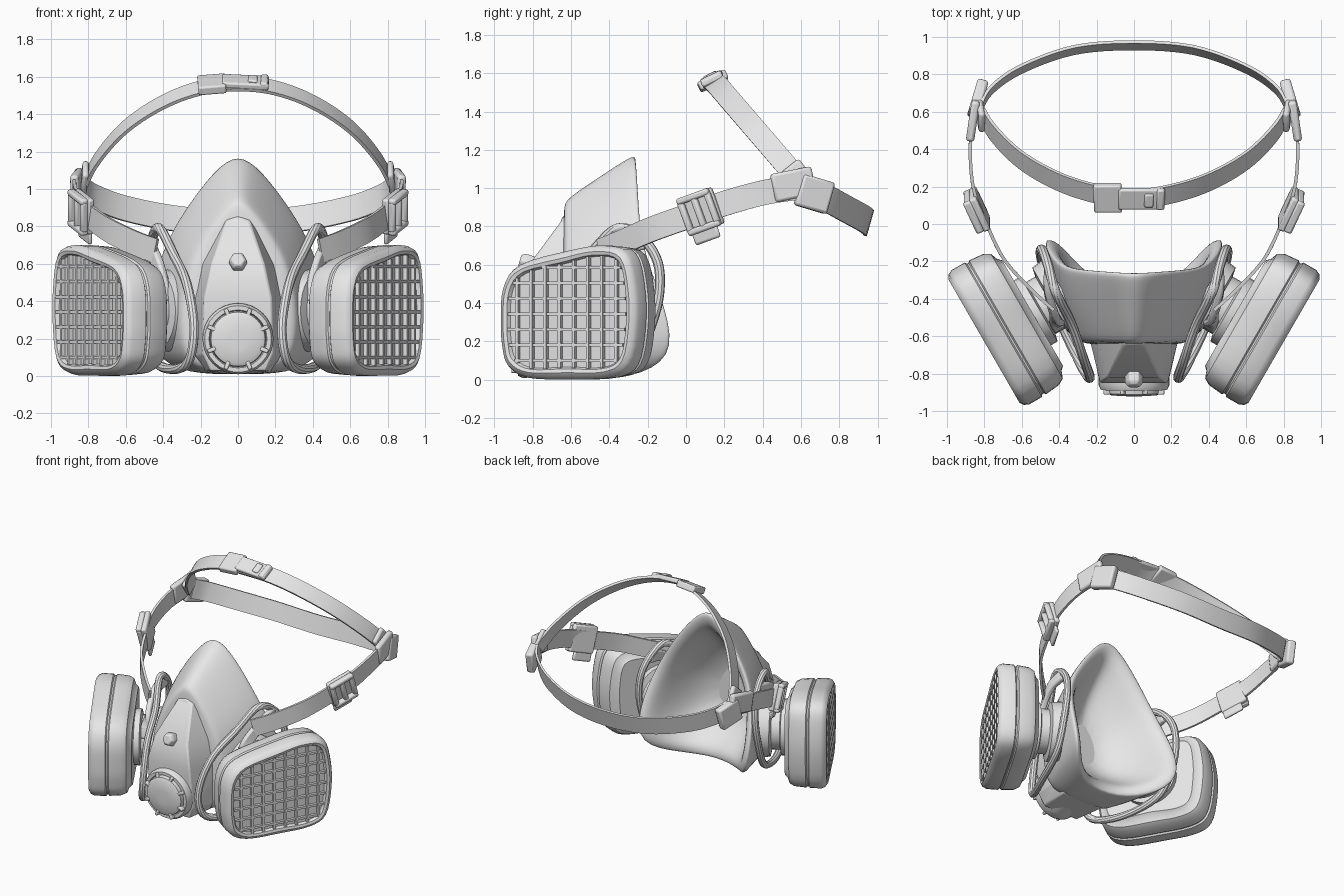
import bpy, bmesh, math
from mathutils import Vector, Matrix

cube = bpy.data.objects.get("Cube")
if cube:
    bpy.data.objects.remove(cube)

grey = bpy.data.materials.new("grey")
grey.use_nodes = True
grey.diffuse_color = (0.8, 0.8, 0.8, 1)
grey.node_tree.nodes["Principled BSDF"].inputs["Base Color"].default_value = grey.diffuse_color
UP = Vector((0, 0, 1))


def finish(name, bm, mirror=False, bevel=0, subsurf=0, angle=35):
    """Turn a bmesh into a shaded object with optional modifiers."""
    bmesh.ops.recalc_face_normals(bm, faces=bm.faces)
    mesh = bpy.data.meshes.new(name)
    bm.to_mesh(mesh)
    bm.free()
    obj = bpy.data.objects.new(name, mesh)
    bpy.context.collection.objects.link(obj)
    mesh.materials.append(grey)
    bpy.ops.object.select_all(action='DESELECT')
    obj.select_set(True)
    bpy.context.view_layer.objects.active = obj
    bpy.ops.object.shade_smooth_by_angle(angle=math.radians(angle))
    if bevel:
        mod = obj.modifiers.new("Bevel", 'BEVEL')
        mod.width, mod.segments = bevel, 2
    if subsurf:
        mod = obj.modifiers.new("Subdivision", 'SUBSURF')
        mod.levels = mod.render_levels = subsurf
    if mirror:
        obj.modifiers.new("Mirror", 'MIRROR')


def smooth(points, steps=6, closed=False):
    """Catmull-Rom curve through the points."""
    pts, n, out = [Vector(p) for p in points], len(points), []
    pick = (lambda i: pts[i % n]) if closed else (lambda i: pts[max(0, min(n - 1, i))])
    for i in range(n if closed else n - 1):
        a, b, c, d = (pick(i + k) for k in (-1, 0, 1, 2))
        for s in range(steps):
            t = s / steps
            out.append((b * 2 + (c - a) * t + (a * 2 - b * 5 + c * 4 - d) * t * t
                        + (b * 3 - a - c * 3 + d) * t ** 3) / 2)
    return out if closed else out + [pts[-1]]


def loft(bm, rings, cap_start=True, cap_end=True, wrap=False):
    """Skin closed rings of equal length."""
    loops = [[bm.verts.new(p) for p in ring] for ring in rings]
    pairs = list(zip(loops, loops[1:])) + ([(loops[-1], loops[0])] if wrap else [])
    for a, b in pairs:
        for i in range(len(a)):
            j = (i + 1) % len(a)
            bm.faces.new((a[i], a[j], b[j], b[i]))
    for loop, wanted in ((loops[0], cap_start), (loops[-1], cap_end)):
        if wanted:
            bm.faces.new(loop)


def sweep(name, path, hint, section, closed=False, **kw):
    """Sweep a (width, thickness) section along a path, width following the hint."""
    path, rings = smooth(path, closed=closed), []
    n = len(path)
    for i, p in enumerate(path):
        ahead = path[(i + 1) % n] if closed else path[min(i + 1, n - 1)]
        behind = path[i - 1] if closed else path[max(i - 1, 0)]
        tangent = (ahead - behind).normalized()
        side = (hint - tangent * hint.dot(tangent)).normalized()
        out = tangent.cross(side)
        rings.append([p + side * a + out * b for a, b in section])
    bm = bmesh.new()
    loft(bm, rings, not closed, not closed, closed)
    finish(name, bm, **kw)


def band(width, thick):
    w, t = width / 2, thick / 2
    return [(-w, -t), (w, -t), (w, t), (-w, t)]


def circle(r, n=10):
    return [(r * math.cos(math.tau * i / n), r * math.sin(math.tau * i / n)) for i in range(n)]


def add_box(bm, loc, along, up, size):
    """Box with size given as (along, up, thickness)."""
    x = Vector(along).normalized()
    z = (Vector(up) - x * x.dot(Vector(up))).normalized()
    frame = Matrix((x, z, x.cross(z))).transposed().to_4x4()
    bmesh.ops.create_cube(bm, size=1, matrix=Matrix.Translation(loc) @ frame @ Matrix.Diagonal((*size, 1)))


def boxes(name, items, **kw):
    bm = bmesh.new()
    for item in items:
        add_box(bm, *item)
    finish(name, bm, **kw)


def full(half):
    """Mirror a half outline running from top centre to bottom centre."""
    return [Vector(p) for p in half] + [Vector((-x, y, z)) for x, y, z in half[-2:0:-1]]


def shrink(ring, k, y, blend=1):
    """Scale a ring about the middle of the face and pull it towards depth y."""
    return [Vector((p.x * k, p.y + (y - p.y) * blend, .45 + (p.z - .45) * k)) for p in ring]


# Face piece: hollow cup with a rolled rim, cut back under the chin
rim = full([(0, -.26, 1.2), (.13, -.25, 1.1), (.28, -.24, .9), (.41, -.22, .68),
            (.49, -.09, .36), (.46, -.05, .1), (.27, -.28, .01), (0, -.38, .01)])
middle = full([(0, -.43, 1.1), (.1, -.43, 1.02), (.23, -.42, .86), (.36, -.42, .66),
               (.4, -.42, .35), (.38, -.42, .1), (.22, -.48, .01), (0, -.5, .01)])
front = full([(0, -.63, .95), (.06, -.63, .92), (.18, -.62, .77), (.29, -.6, .58),
              (.33, -.6, .33), (.31, -.6, .1), (.2, -.6, .02), (0, -.6, .02)])
bm = bmesh.new()
loft(bm, [shrink(rim, .2, -.58), shrink(rim, .5, -.54, .9), shrink(rim, .72, -.45, .6),
          shrink(rim, .85, -.45, .07), rim,
          [p + Vector((0, -.03, 0)) for p in rim], middle, front,
          shrink(front, .93, -.635), shrink(front, .5, -.65)])
finish("face_piece", bm, subsurf=2, angle=180)

# Snout with faceted front
base = full([(0, -.56, .88), (.08, -.56, .86), (.21, -.56, .6), (.25, -.56, .4), (.24, -.56, .1), (.17, -.56, .02), (0, -.56, .02)])
nose = full([(0, -.65, .85), (.06, -.65, .83), (.14, -.82, .6), (.18, -.85, .42), (.19, -.82, .12), (.15, -.8, .03), (0, -.8, .03)])
bm = bmesh.new()
loft(bm, [base, nose], cap_end=False)
bm.verts.ensure_lookup_table()
tip = [bm.verts[len(base) + i] for i in range(len(nose))]
for i in range(6):  # bridge left and right halves in strips
    quad = [tip[i], tip[i + 1], tip[-i - 1], tip[-i]]
    bm.faces.new(list(dict.fromkeys(quad)))
finish("snout", bm, bevel=.02)


def turned(name, profile, centre, axis, sides, **kw):
    """Rings of (radius, distance) along an axis."""
    spin = Vector(axis).to_track_quat('Z', 'Y')
    bm = bmesh.new()
    loft(bm, [[Vector(centre) + spin @ Vector((x, y, d)) for x, y in circle(r, sides)] for r, d in profile])
    finish(name, bm, **kw)


# Exhale valve, its ribs and the small stud above it
turned("valve_body", [(.17, -.2), (.19, -.03), (.19, .02), (.178, .045), (.155, .045), (.15, .03),
                      (.145, .065), (.125, .075), (.05, .08)], (0, -.84, .2), (0, -1, -.04), 32)
ribs = []
for i in range(8):
    a = math.tau * (i + .5) / 8
    spoke = Vector((math.cos(a), 0, math.sin(a)))
    ribs.append((Vector((0, -.892, .198)) + spoke * .152, spoke, (0, 1, 0), (.045, .04, .022)))
boxes("valve_ribs", ribs, bevel=.006)
turned("stud", [(.05, -.05), (.05, .02), (.035, .04)], (0, -.83, .61), (0, -1, .3), 6, bevel=.006)

# Filter cartridges, angled outward
N, U = Vector((.867, -.5, 0)), Vector((.5, .867, 0))
centre = Vector((.803, -.625, 0))
outline = smooth([(-.415, .3), (-.4, .48), (-.3, .6), (0, .675), (.2, .7), (.35, .66), (.405, .48),
                  (.41, .28), (.365, .08), (.24, .012), (0, .002), (-.25, .01), (-.37, .07), (-.405, .17)], 4, True)
core = Vector((0, .34))


def inset(d):
    return [p - (p - core).normalized() * d for p in outline]


def place(p, depth):
    return centre + U * p[0] + N * depth + UP * p[1]


bm = bmesh.new()
loft(bm, [[place(p, depth) for p in inset(d)] for d, depth in
          [(.065, -.025), (.055, -.005), (.035, .0), (.012, -.015), (0, -.04), (0, -.12), (.012, -.128),
           (.012, -.138), (.002, -.146), (.01, -.23), (.03, -.265), (.07, -.28), (.09, -.3)]])
finish("filter_cartridge", bm, mirror=True)


def span(poly, axis, value):
    """Extent of the outline along the other axis at a given value."""
    hits = []
    for a, b in zip(poly, poly[1:] + poly[:1]):
        if (a[axis] - value) * (b[axis] - value) < 0:
            t = (value - a[axis]) / (b[axis] - a[axis])
            hits.append(a[1 - axis] + (b[1 - axis] - a[1 - axis]) * t)
    return min(hits), max(hits)


# Grille bars clipped to the recess
hole, bars = inset(.06), []
for i in range(8):
    u = -.3 + i * .085
    lo, hi = span(hole, 0, u)
    bars.append((place((u, (lo + hi) / 2), -.015), UP, U, (hi - lo, .016, .026)))
for i in range(7):
    z = .1 + i * .081
    lo, hi = span(hole, 1, z)
    bars.append((place(((lo + hi) / 2, z), -.017), U, UP, (hi - lo, .016, .026)))
boxes("filter_grille", bars, mirror=True)

# Cartridge mounts
turned("filter_mount", [(.19, .04), (.2, .0), (.2, -.05), (.16, -.06), (.16, -.12), (.21, -.13), (.22, -.21)],
       place((0, .35), -.29), N, 28, mirror=True)

# Yoke loops around the mounts
sweep("yoke_loop", [(.42, -.36, .79), (.34, -.52, .64), (.27, -.72, .48), (.235, -.82, .25), (.27, -.78, .07),
                    (.38, -.55, .04), (.47, -.28, .12), (.5, -.16, .35), (.49, -.14, .58), (.46, -.22, .73)],
      Vector((1, .4, .1)), circle(.026), closed=True, mirror=True)
sweep("yoke_arm", [(.46, -.22, .72), (.46, -.36, .68), (.42, -.5, .56), (.4, -.55, .4)],
      UP + Vector((0, .3, 0)), band(.08, .04), bevel=.012, mirror=True)

# Straps
side_path = [(.85, .64, 1.01), (.875, .42, .98), (.86, .2, .92), (.8, .03, .86), (.7, -.18, .785), (.56, -.34, .715), (.44, -.45, .67)]
sweep("side_strap", side_path, UP, band(.13, .018), mirror=True)
rear = [(.82, .62, 1.0), (.76, .72, .955), (.6, .83, .895), (.32, .93, .84)]
sweep("rear_strap", rear + [(0, .955, .818)] + [(-x, y, z) for x, y, z in rear[::-1]],
      Vector((0, .27, .96)), band(.14, .016))
crown = [(x, .6 - .86 * (z - 1.03), z) for x, z in [(.83, 1.0), (.76, 1.15), (.61, 1.325), (.41, 1.46), (.2, 1.54)]]
sweep("crown_strap", crown + [(0, .135, 1.562)] + [(-x, y, z) for x, y, z in crown[::-1]],
      Vector((0, .82, .57)), band(.115, .018))

# Side buckles: pad with a raised frame
run, wide, hub = Vector((.42, .9, .33)), Vector((0, -.33, .9)), Vector((.825, .08, .88))
face = run.cross(wide).normalized()
lift = hub + face * .035
step = run.normalized()
boxes("side_buckle", [(hub, run, wide, (.2, .2, .04))]
      + [(lift + step * s, run, wide, (.035, .17, .04)) for s in (-.08, 0, .08)]
      + [(lift + wide * s, run, wide, (.19, .035, .045)) for s in (-.09, .09)]
      + [(hub - wide * .13 - step * .02, run, wide, (.15, .07, .025))], mirror=True, bevel=.012)

# Strap junctions behind the temples
boxes("strap_junction", [((.86, .56, 1.02), (-.15, 1, .2), UP, (.22, .15, .045)),
                         ((.835, .67, .97), (-.3, 1, -.3), UP, (.18, .17, .06)),
                         ((.82, .58, 1.06), (-.1, -.6, .75), (0, .8, .6), (.14, .13, .035))],
      mirror=True, bevel=.015)

# Crown buckle
tilt = Vector((0, .88, .42))
boxes("crown_buckle", [((-.14, .14, 1.56), (1, 0, .08), tilt, (.15, .16, .05)),
                       ((.04, .135, 1.572), (1, 0, -.05), tilt, (.25, .12, .035)),
                       ((.08, .125, 1.588), (1, 0, -.05), tilt, (.05, .08, .02)),
                       ((.14, .135, 1.57), (1, 0, -.1), tilt, (.04, .12, .045))], bevel=.01)
